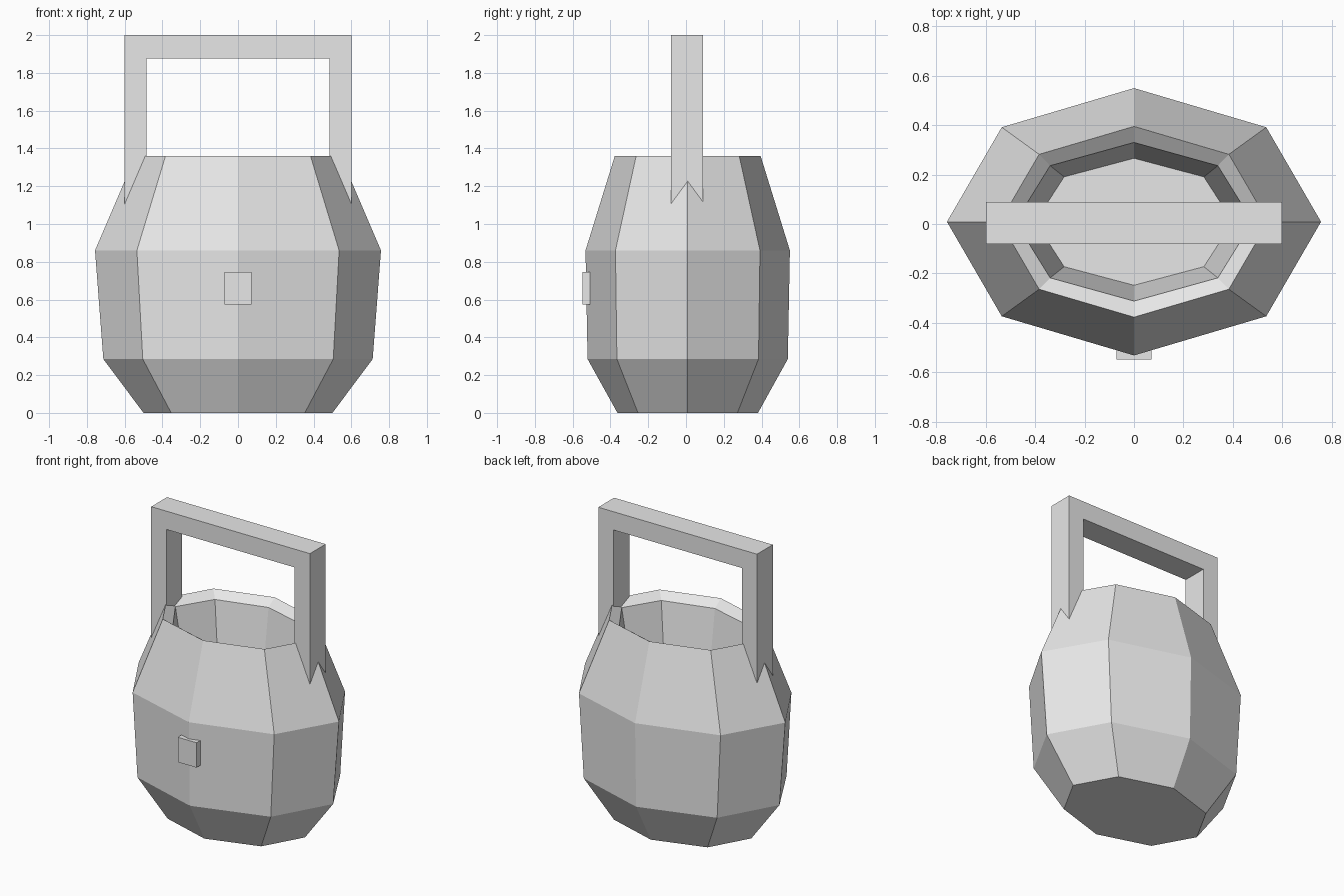
import bpy, bmesh, math

if "Cube" in bpy.data.objects:
    bpy.data.objects.remove(bpy.data.objects["Cube"])

grey = bpy.data.materials.new("plain_grey")
grey.diffuse_color = (0.8, 0.8, 0.8, 1)
grey.use_nodes = True
grey.node_tree.nodes["Principled BSDF"].inputs["Base Color"].default_value = grey.diffuse_color


def finish(name, bm):
    bmesh.ops.recalc_face_normals(bm, faces=bm.faces)
    mesh = bpy.data.meshes.new(name)
    bm.to_mesh(mesh)
    bm.free()
    mesh.materials.append(grey)
    obj = bpy.data.objects.new(name, mesh)
    bpy.context.collection.objects.link(obj)
    return obj


def box(bm, x0, x1, y0, y1, z0, z1):
    verts = bmesh.ops.create_cube(bm, size=1)["verts"]
    for v in verts:
        v.co.x = x1 if v.co.x > 0 else x0
        v.co.y = y1 if v.co.y > 0 else y0
        v.co.z = z1 if v.co.z > 0 else z0


# Eight-sided oval bucket: outside, sloping rim, then inside down to the floor
profile = [(0.50, 0.372, 0.0), (0.713, 0.53, 0.285), (0.757, 0.541, 0.86),
           (0.543, 0.386, 1.36), (0.48, 0.321, 1.315), (0.40, 0.257, 0.86)]
SIDES = 8
bm = bmesh.new()
rings = []
for rx, ry, z in profile:
    rings.append([bm.verts.new((rx * math.cos(a), 0.009 + ry * math.sin(a), z))
                  for a in (2 * math.pi * i / SIDES for i in range(SIDES))])
for lo, hi in zip(rings, rings[1:]):
    for i in range(SIDES):
        j = (i + 1) % SIDES
        bm.faces.new((lo[i], lo[j], hi[j], hi[i]))
bm.faces.new(rings[0])
bm.faces.new(rings[-1])
finish("bucket_body", bm)

# Square handle: a U-shaped outline extruded front to back
outline = [(-0.6, 1.05), (-0.6, 2.0), (0.6, 2.0), (0.6, 1.05),
           (0.485, 1.05), (0.485, 1.875), (-0.485, 1.875), (-0.485, 1.05)]
bm = bmesh.new()
face = bm.faces.new([bm.verts.new((x, -0.08, z)) for x, z in outline])
ext = bmesh.ops.extrude_face_region(bm, geom=[face])["geom"]
for v in ext:
    if isinstance(v, bmesh.types.BMVert):
        v.co.y = 0.09
finish("handle", bm)

# Small square plate on the front
bm = bmesh.new()
box(bm, -0.071, 0.071, -0.549, -0.507, 0.575, 0.745)
finish("front_latch", bm)
